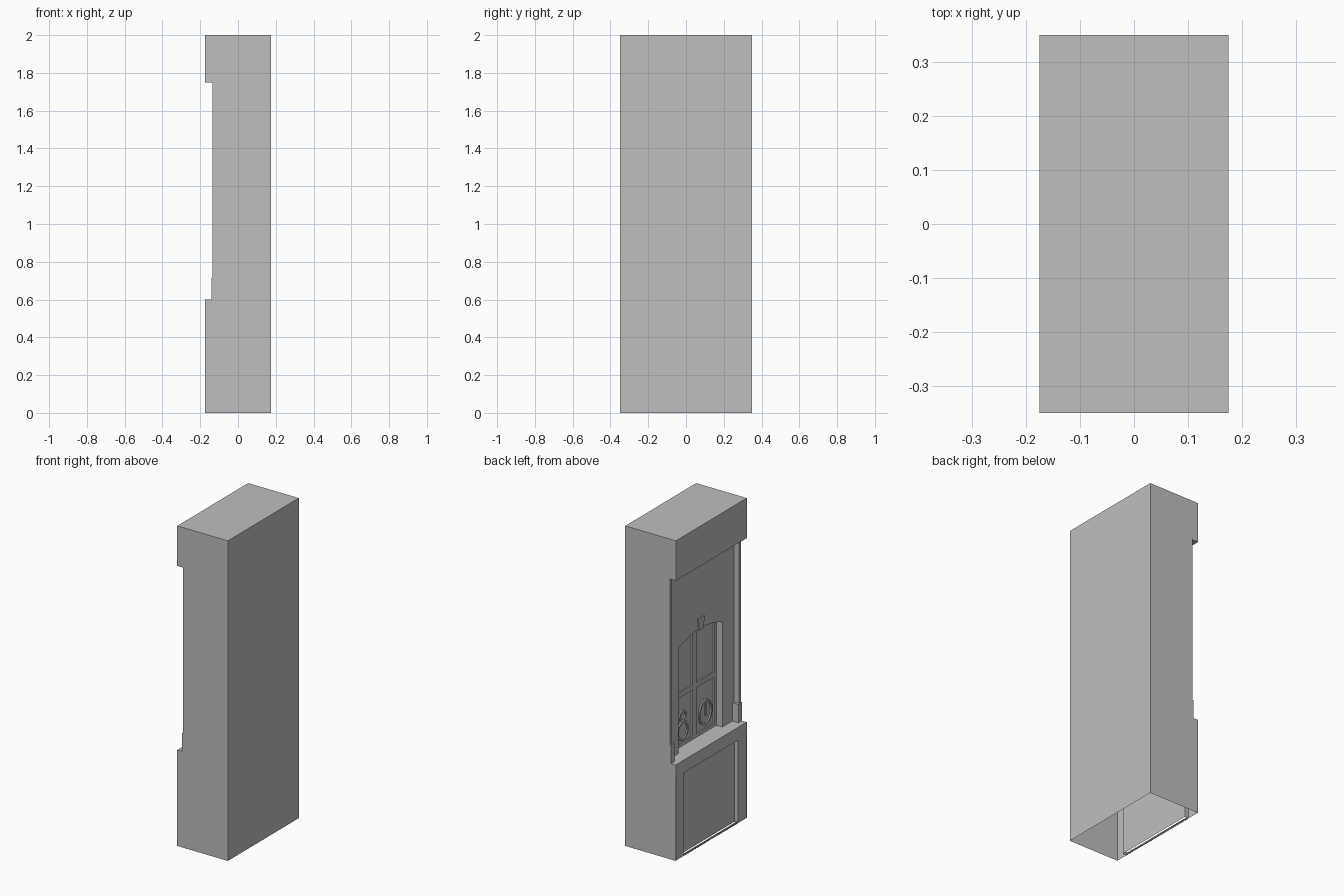
import bpy, bmesh, math
from mathutils import Vector

if "Cube" in bpy.data.objects:
    bpy.data.objects.remove(bpy.data.objects["Cube"])

mat = bpy.data.materials.new("stone_grey")
mat.diffuse_color = (0.52, 0.52, 0.52, 1)
mat.use_nodes = True
mat.node_tree.nodes["Principled BSDF"].inputs["Base Color"].default_value = mat.diffuse_color

HX, HY = 0.175, 0.35                      # half depth and half width
PIL, WALL, GLASS, PANEL = -0.135, -0.10, -0.05, -0.145
LEDGE0, LEDGE1, HEAD = 0.52, 0.60, 1.75   # ledge and header heights
WIN, SPRING, CROWN = 0.217, 1.256, 1.30   # arched window


def finish(bm, name):
    mesh = bpy.data.meshes.new(name)
    bm.to_mesh(mesh)
    bm.free()
    mesh.materials.append(mat)
    ob = bpy.data.objects.new(name, mesh)
    bpy.context.collection.objects.link(ob)
    return ob


def face(bm, pts, out):
    """Add one flat face whose normal points along out."""
    f = bm.faces.new([bm.verts.new(p) for p in pts])
    f.normal_update()
    if f.normal.dot(Vector(out)) < 0:
        f.normal_flip()


def rect_x(bm, x, y0, y1, z0, z1):
    face(bm, [(x, y0, z0), (x, y1, z0), (x, y1, z1), (x, y0, z1)], (-1, 0, 0))


def rect_z(bm, z, x0, x1, up):
    face(bm, [(x0, -HY, z), (x1, -HY, z), (x1, HY, z), (x0, HY, z)], (0, 0, up))


def rect_y(bm, y, x0, x1, z0, z1, out):
    face(bm, [(x0, y, z0), (x1, y, z0), (x1, y, z1), (x0, y, z1)], (0, out, 0))


def add_box(bm, x0, x1, y0, y1, z0, z1):
    vs = bmesh.ops.create_cube(bm, size=1)["verts"]
    for v in vs:
        v.co = ((x0 + x1) / 2 + v.co.x * (x1 - x0),
                (y0 + y1) / 2 + v.co.y * (y1 - y0),
                (z0 + z1) / 2 + v.co.z * (z1 - z0))


def boxes(name, specs):
    bm = bmesh.new()
    for s in specs:
        add_box(bm, *s)
    return finish(bm, name)


# Hollow case, open underneath: back, top, notched sides
bm = bmesh.new()
face(bm, [(HX, -HY, 0), (HX, HY, 0), (HX, HY, 2), (HX, -HY, 2)], (1, 0, 0))
rect_z(bm, 2, -HX, HX, 1)
outline = [(HX, 0), (HX, 2), (-HX, 2), (-HX, HEAD), (PIL, HEAD),
           (PIL, LEDGE1), (-HX, LEDGE1), (-HX, 0)]
for s in (-1, 1):
    face(bm, [(x, s * HY, z) for x, z in outline], (0, s, 0))
finish(bm, "case")

# Header block
bm = bmesh.new()
rect_x(bm, -HX, -HY, HY, HEAD, 2)
rect_z(bm, HEAD, -HX, WALL, -1)
finish(bm, "header")

# Counter ledge
bm = bmesh.new()
rect_x(bm, -HX, -HY, HY, LEDGE0, LEDGE1)
rect_z(bm, LEDGE1, -HX, GLASS, 1)
rect_z(bm, LEDGE0, -HX, PANEL, -1)
finish(bm, "ledge")

# Lower pillars with the recessed panel between them
bm = bmesh.new()
rect_x(bm, PANEL, -0.27, 0.27, 0, LEDGE0)
for s in (-1, 1):
    rect_x(bm, -0.172, s * 0.27, s * HY, 0, LEDGE0)
    rect_y(bm, s * 0.27, -0.172, PANEL, 0, LEDGE0, -s)
finish(bm, "lower_front")

# Fine toothed strip along the foot of the panel
n = 36
step = 0.54 / n
boxes("toothed_strip", [(-0.174, -0.168, -0.27 + i * step, -0.27 + (i + 0.6) * step, 0, 0.012)
                        for i in range(n)])

# Slim upper pilasters and their bases
bm = bmesh.new()
for s in (-1, 1):
    rect_x(bm, PIL, s * 0.33, s * HY, LEDGE1, HEAD)
    rect_y(bm, s * 0.33, PIL, WALL, LEDGE1, HEAD, -s)
finish(bm, "pilasters")
boxes("pilaster_bases", [(-0.141, WALL, min(s * 0.315, s * HY), max(s * 0.315, s * HY), LEDGE1, 0.715)
                         for s in (-1, 1)])

# Arched opening outline, from one foot over the arch to the other
rise = CROWN - SPRING
R = (WIN ** 2 + rise ** 2) / (2 * rise)
half = math.asin(WIN / R)
arch = [(R * math.sin(a), CROWN - R + R * math.cos(a))
        for a in (-half + 2 * half * i / 12 for i in range(13))]
opening = [(-WIN, LEDGE1)] + arch + [(WIN, LEDGE1)]

# Upper wall with the opening cut through, its reveal and the glass
bm = bmesh.new()
wall = opening + [(0.33, LEDGE1), (0.33, HEAD), (-0.33, HEAD), (-0.33, LEDGE1)]
face(bm, [(WALL, y, z) for y, z in wall], (-1, 0, 0))
for (y0, z0), (y1, z1) in zip(opening, opening[1:]):
    mid = Vector((0, (y0 + y1) / 2, (z0 + z1) / 2))
    face(bm, [(WALL, y0, z0), (WALL, y1, z1), (GLASS, y1, z1), (GLASS, y0, z0)],
         Vector((0, 0, 0.9)) - mid)
finish(bm, "upper_wall")
bm = bmesh.new()
face(bm, [(GLASS, y, z) for y, z in opening], (-1, 0, 0))
finish(bm, "window_glass")

# Window frame bars
F = GLASS - 0.008
boxes("window_frame", [(F, GLASS, -WIN, -0.197, LEDGE1, SPRING),
                       (F, GLASS, 0.197, WIN, LEDGE1, SPRING),
                       (F, GLASS, -0.02, 0.02, LEDGE1, CROWN - 0.001),
                       (F, GLASS, -0.197, 0.197, 0.91, 0.94),
                       (F, GLASS, -0.197, 0.197, LEDGE1, 0.62)])

# Keystone
bm = bmesh.new()
add_box(bm, WALL - 0.008, WALL, -0.03, 0.03, CROWN - 0.005, 1.37)
for v in bm.verts:
    if v.co.z < 1.35:
        v.co.y *= 0.7
finish(bm, "keystone")


# Thin ring ornaments on the lower panes
def ring(bm, y, z, ry, rz, w=0.012, seg=24):
    for i in range(seg):
        a, b = (2 * math.pi * k / seg for k in (i, i + 1))
        pt = lambda t, d, x: (x, y + (ry - d) * math.cos(t), z + (rz - d) * math.sin(t))
        mid = Vector((0, math.cos((a + b) / 2), math.sin((a + b) / 2)))
        face(bm, [pt(a, 0, F), pt(b, 0, F), pt(b, w, F), pt(a, w, F)], (-1, 0, 0))
        face(bm, [pt(a, 0, F), pt(b, 0, F), pt(b, 0, GLASS), pt(a, 0, GLASS)], mid)
        face(bm, [pt(a, w, F), pt(b, w, F), pt(b, w, GLASS), pt(a, w, GLASS)], -mid)


bm = bmesh.new()
ring(bm, -0.115, 0.72, 0.065, 0.08)
add_box(bm, F, GLASS, -0.12, -0.11, 0.70, 0.78)
ring(bm, 0.11, 0.69, 0.055, 0.06)
ring(bm, 0.11, 0.785, 0.035, 0.035)
finish(bm, "pane_ornaments")
